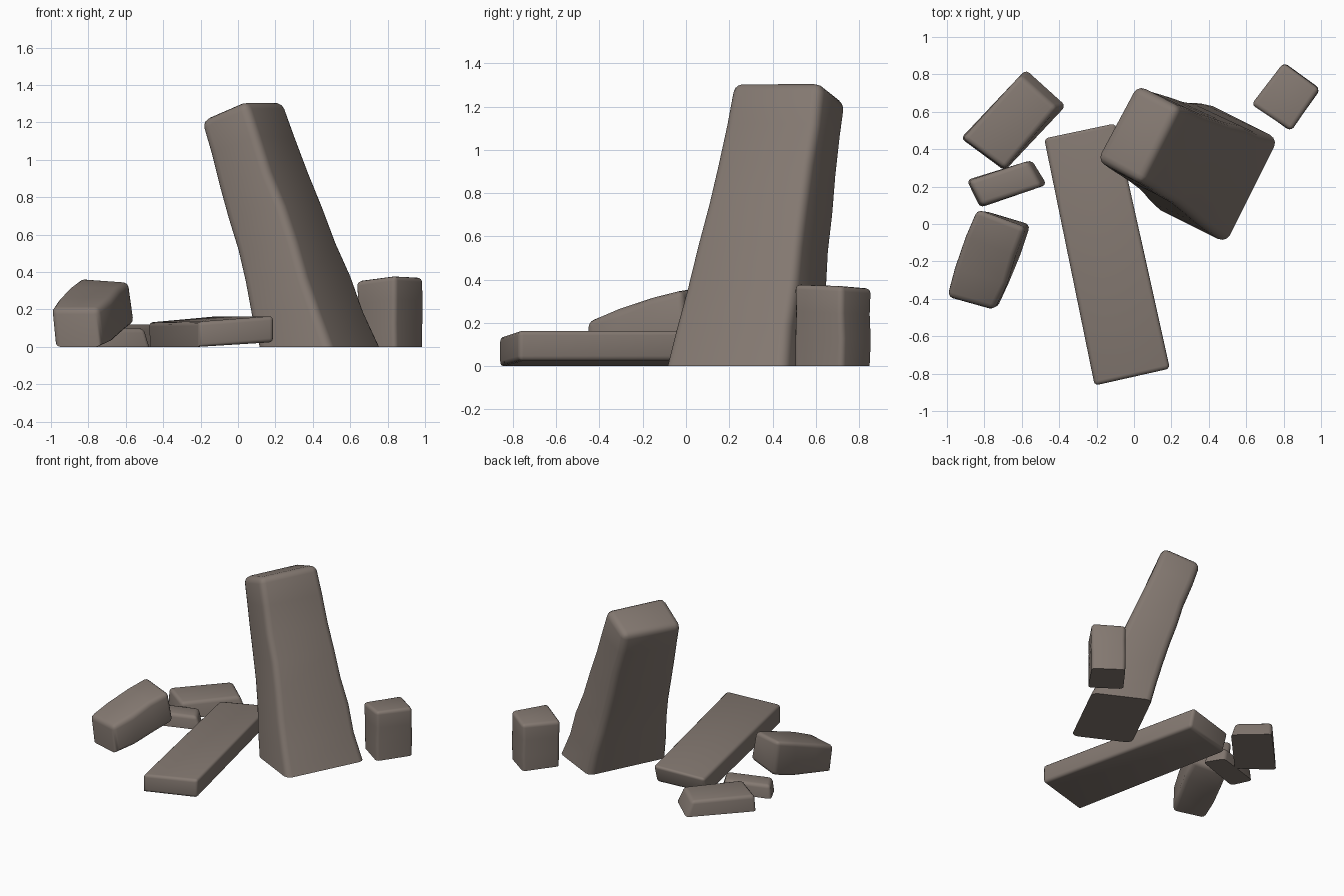
import bpy
import bmesh
import math
import random
from mathutils import Vector

random.seed(4)
cube = bpy.data.objects.get("Cube")
if cube:
    bpy.data.objects.remove(cube, do_unlink=True)

COLOUR = (0.23, 0.19, 0.165, 1)
stone_mat = bpy.data.materials.new("weathered_stone")
stone_mat.use_nodes = True
stone_mat.diffuse_color = COLOUR
bsdf = stone_mat.node_tree.nodes["Principled BSDF"]
bsdf.inputs["Base Color"].default_value = COLOUR
bsdf.inputs["Roughness"].default_value = 0.9


def stone(name, start, end, radius=0.03, cuts=0, waist=0.0, wobble=0.0, grow=1.02):
    """Loft between two four-cornered ends, then round every edge off the ground."""
    bm = bmesh.new()
    rings = []
    for i in range(cuts + 2):
        t = i / (cuts + 1)
        corners = [Vector(a).lerp(Vector(b), t) for a, b in zip(start, end)]
        centre = sum(corners, Vector()) / 4
        size = grow - waist * math.sin(math.pi * t)
        inner = 0 < t < 1
        ring = []
        for c in corners:
            p = centre + (c - centre) * size
            if inner:
                p += Vector([random.uniform(-wobble, wobble) for _ in range(3)])
            p.z = max(p.z, 0) if c.z > 0.002 else 0
            ring.append(bm.verts.new(p))
        rings.append(ring)
    for low, high in zip(rings, rings[1:]):
        for k in range(4):
            n = (k + 1) % 4
            bm.faces.new((low[k], low[n], high[n], high[k]))
    bm.faces.new(rings[0][::-1])
    bm.faces.new(rings[-1])
    bmesh.ops.recalc_face_normals(bm, faces=bm.faces)
    edges = [e for e in bm.edges
             if e.calc_face_angle(0) > 0.5 and max(v.co.z for v in e.verts) > 0.005]
    bmesh.ops.bevel(bm, geom=edges, offset=radius, segments=3, profile=0.5,
                    affect='EDGES', clamp_overlap=True)
    mesh = bpy.data.meshes.new(name)
    bm.to_mesh(mesh)
    bm.free()
    mesh.materials.append(stone_mat)
    for p in mesh.polygons:
        p.use_smooth = True
    mesh.set_sharp_from_angle(angle=math.radians(40))
    obj = bpy.data.objects.new(name, mesh)
    bpy.context.collection.objects.link(obj)
    return obj


def flat(points, z):
    return [(x, y, z) for x, y in points]


# Tall leaning pillar
stone("leaning_pillar",
      flat([(0.49, -0.09), (0.76, 0.45), (0.38, 0.64), (0.11, 0.10)], 0),
      [(0.04, 0.22, 1.315), (0.24, 0.62, 1.315), (0.01, 0.74, 1.22), (-0.20, 0.35, 1.21)],
      radius=0.045, cuts=6, waist=0.05, wobble=0.007, grow=1.03)

# Fallen slab, one long edge raised
stone("fallen_slab",
      [(-0.21, -0.86, 0), (0.19, -0.77, 0.025), (-0.10, 0.50, 0.025), (-0.47, 0.42, 0)],
      [(-0.21, -0.86, 0.135), (0.19, -0.77, 0.165), (-0.10, 0.54, 0.165), (-0.48, 0.46, 0.13)],
      radius=0.022, grow=1.005)

# Small upright block
stone("upright_block",
      flat([(0.84, 0.50), (0.99, 0.72), (0.80, 0.855), (0.64, 0.64)], 0),
      [(0.84, 0.50, 0.38), (0.99, 0.72, 0.37), (0.80, 0.86, 0.36), (0.63, 0.64, 0.35)],
      radius=0.025, cuts=2, wobble=0.004)

# Tilted chunk resting on its front end
stone("tilted_chunk",
      [(-0.98, -0.38, 0), (-0.73, -0.45, 0), (-0.75, -0.46, 0.205), (-1.0, -0.39, 0.205)],
      [(-0.80, 0.07, 0.09), (-0.55, 0.0, 0.13), (-0.58, -0.02, 0.35), (-0.84, 0.08, 0.37)],
      radius=0.03, cuts=2, waist=-0.07, wobble=0.008, grow=1.0)

# Thin fragment
stone("small_fragment",
      flat([(-0.82, 0.09), (-0.47, 0.21), (-0.55, 0.34), (-0.89, 0.235)], 0),
      flat([(-0.81, 0.10), (-0.50, 0.20), (-0.57, 0.335), (-0.88, 0.23)], 0.1),
      radius=0.025)

# Low block with a sloping far end
stone("low_block",
      flat([(-0.69, 0.29), (-0.37, 0.63), (-0.58, 0.82), (-0.92, 0.46)], 0),
      flat([(-0.69, 0.30), (-0.42, 0.62), (-0.61, 0.79), (-0.91, 0.46)], 0.12),
      radius=0.025)
